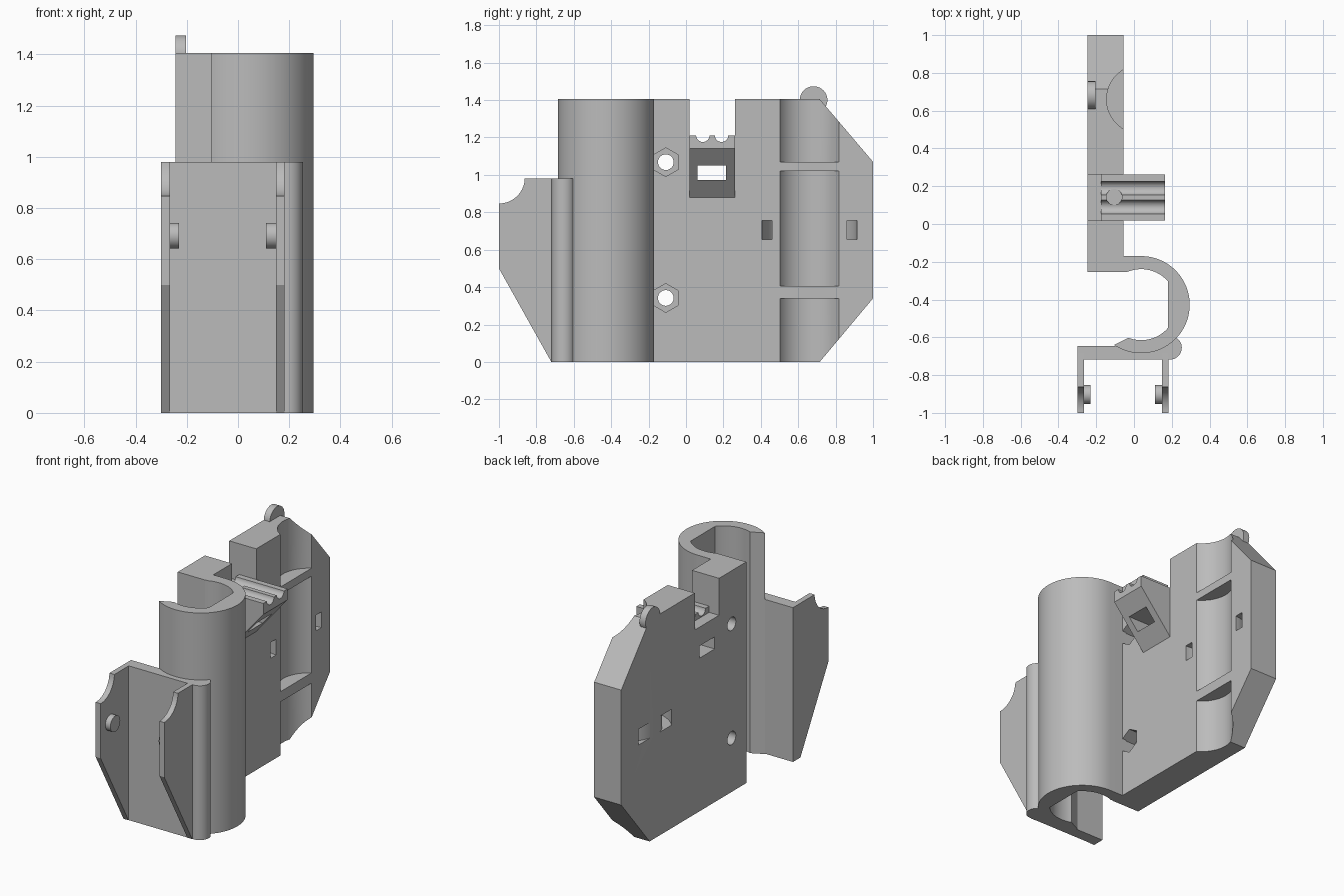
import bpy, bmesh
from math import cos, sin, radians

if "Cube" in bpy.data.objects:
    bpy.data.objects.remove(bpy.data.objects["Cube"])

grey = bpy.data.materials.new("light grey plastic")
grey.use_nodes = True
grey.diffuse_color = (0.5, 0.5, 0.5, 1)
grey.node_tree.nodes["Principled BSDF"].inputs["Base Color"].default_value = (0.5, 0.5, 0.5, 1)


def prism(name, axis, pts, lo, hi):
    """Extrude a closed profile along an axis; profile uses the other two axes in order."""
    bm = bmesh.new()
    rings = []
    for h in (lo, hi):
        ring = []
        for a, b in pts:
            co = [a, b]
            co.insert("xyz".index(axis), h)
            ring.append(bm.verts.new(co))
        rings.append(ring)
        bm.faces.new(ring)
    n = len(pts)
    for i in range(n):
        j = (i + 1) % n
        bm.faces.new((rings[0][i], rings[0][j], rings[1][j], rings[1][i]))
    bmesh.ops.recalc_face_normals(bm, faces=bm.faces)
    mesh = bpy.data.meshes.new(name)
    bm.to_mesh(mesh)
    bm.free()
    mesh.materials.append(grey)
    obj = bpy.data.objects.new(name, mesh)
    bpy.context.collection.objects.link(obj)
    return obj


def arc(cx, cy, r, start, end, steps):
    angles = [radians(start + (end - start) * i / steps) for i in range(steps + 1)]
    return [(cx + r * cos(a), cy + r * sin(a)) for a in angles]


def circle(cx, cy, r, sides=32, turn=0):
    return arc(cx, cy, r, turn, turn + 360, sides)[:-1]


def rect(a0, a1, b0, b1):
    return [(a0, b0), (a1, b0), (a1, b1), (a0, b1)]


def cut(obj, cutters):
    """Subtract each cutter from the object, then discard it."""
    for c in cutters:
        mod = obj.modifiers.new("cut", "BOOLEAN")
        mod.operation = "DIFFERENCE"
        mod.solver = "EXACT"
        mod.object = c
        dg = bpy.context.evaluated_depsgraph_get()
        mesh = bpy.data.meshes.new_from_object(obj.evaluated_get(dg))
        obj.modifiers.clear()
        obj.data = mesh
        bpy.data.objects.remove(c)


TOP = 1.405
BACK, FACE = -0.245, -0.055

# Main plate with chamfered corners and a notch in the top edge
plate = prism("main_plate", "x", [
    (-0.255, 0), (0.715, 0), (1, 0.34), (1, 1.07), (0.715, TOP),
    (0.262, TOP), (0.262, 1.17), (0.018, 1.17), (0.018, TOP), (-0.255, TOP)], BACK, FACE)

# Cradle troughs separated by flat ribs
cutters = [prism("trough_cutter", "z", circle(0.037, 0.66, 0.182, 64), lo, hi)
           for lo, hi in ((-0.1, 0.34), (0.405, 1.02), (1.07, 1.5))]

# Curved strap channel behind the cradle
channel = arc(-0.05, 0.66, 0.255, 80, 280, 40) + arc(-0.05, 0.66, 0.2, 280, 80, 40)
cutters.append(prism("channel_cutter", "z", channel, 0.655, 0.755))

# Bolt holes with hexagonal nut pockets
for z in (0.342, 1.068):
    cutters.append(prism("bolt_cutter", "x", circle(-0.108, z, 0.042), -0.4, 0.1))
    cutters.append(prism("nut_cutter", "x", circle(-0.108, z, 0.077, 6, 30), -0.15, 0.1))

# Strap window
window = rect(0.062, 0.215, 0.973, 1.05)
cutters.append(prism("window_cutter", "x", window, -0.4, 0.4))
cut(plate, cutters)

# Sloped wire shelf with two grooves and a blind hole
shelf = prism("wire_shelf", "y", [
    (-0.175, 0.95), (-0.12, 0.88), (FACE, 0.88), (0.165, 1.14), (0.165, 1.21), (-0.175, 1.21)],
    0.018, 0.262)
grooves = [prism("groove_cutter", "x", circle(y, 1.212, 0.036), -0.3, 0.3) for y in (0.09, 0.19)]
hole = prism("hole_cutter", "z", circle(-0.105, 0.143, 0.042), 1.06, 1.4)
cut(shelf, grooves + [hole, prism("window_cutter", "x", window, -0.4, 0.4)])

# Rounded tab on the top edge
tab = prism("top_tab", "x", circle(0.682, 1.4, 0.074, 48), BACK, -0.203)

# Open tube with a flat on the inside
CX, CY = 0.038, -0.427
inner = [(min(x, 0.18), y) for x, y in arc(CX, CY, 0.188, -111, 112, 60)]
tube = prism("open_tube", "z",
             [(-0.08, -0.17)] + arc(CX, CY, 0.257, 90, -124, 60) + inner + [(-0.08, -0.255)],
             0, TOP)

# Side bracket: back wall, rounded corner, two arms and facing pegs
HIGH = 0.98
prism("bracket_wall", "z", rect(-0.3, 0.19, -0.718, -0.645), 0, HIGH)
corner = prism("bracket_corner", "z", circle(0.19, -0.655, 0.063, 40), 0, HIGH)
arm_profile = ([(-0.68, 0), (-0.72, 0), (-1, 0.5)]
               + arc(-1, HIGH + 0.005, 0.138, -90, -2, 16) + [(-0.68, HIGH)])
pegs = []
for side, x0, x1, p0, p1 in (("right", -0.3, -0.265, -0.27, -0.23),
                             ("left", 0.148, 0.182, 0.11, 0.152)):
    pegs.append(prism(side + "_arm", "x", arm_profile, x0, x1))
    pegs.append(prism(side + "_peg", "x", circle(-0.903, 0.692, 0.05), p0, p1))

# Smooth curved walls, keep edges sharp
bpy.ops.object.select_all(action="DESELECT")
for obj in [plate, shelf, tab, tube, corner] + pegs:
    obj.select_set(True)
bpy.context.view_layer.objects.active = plate
bpy.ops.object.shade_smooth_by_angle(angle=radians(25))
